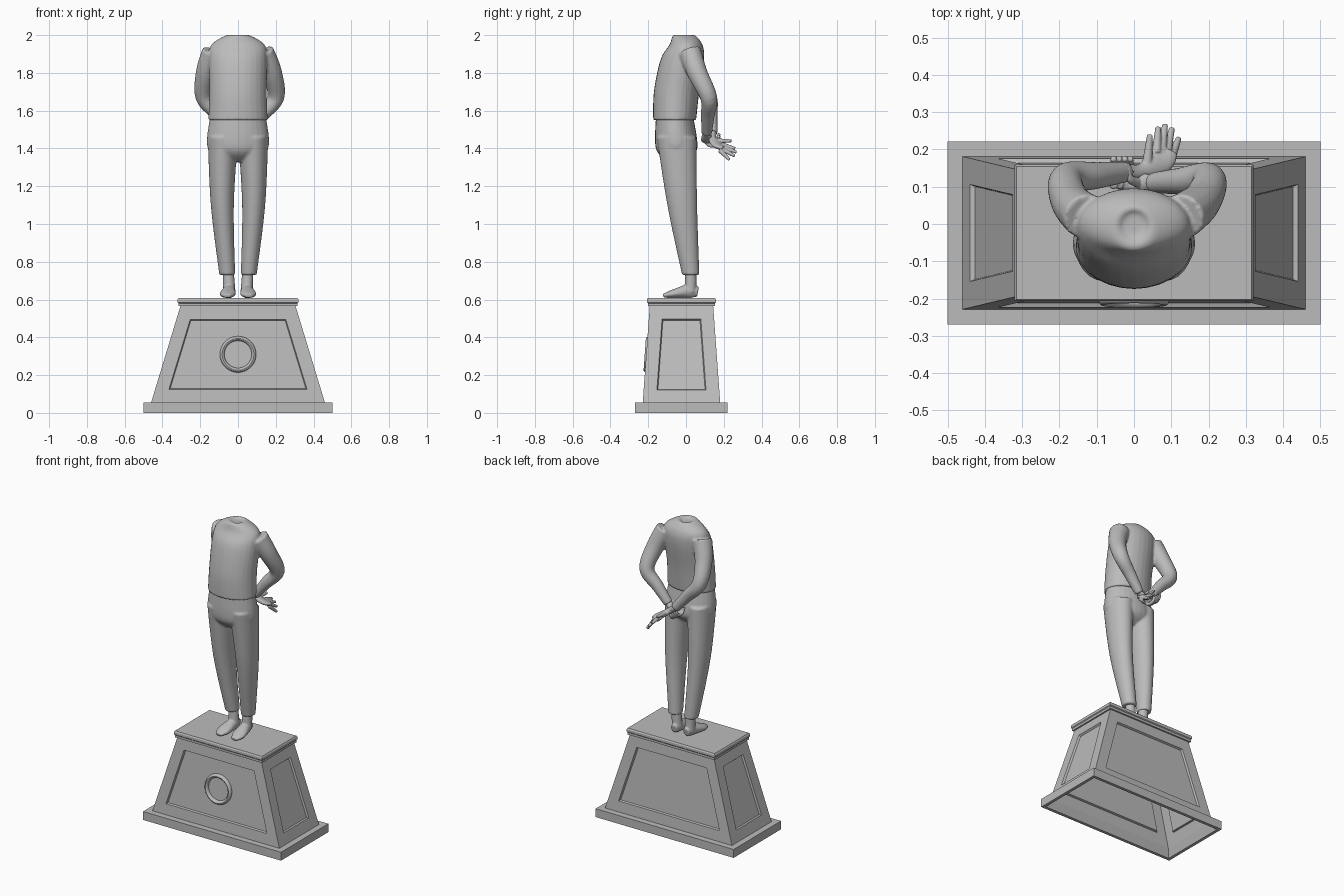
import bpy
import bmesh
from math import cos, sin, pi
from mathutils import Vector

if "Cube" in bpy.data.objects:
    bpy.data.objects.remove(bpy.data.objects["Cube"])

stone = bpy.data.materials.new("stone_grey")
stone.use_nodes = True
grey = (0.5, 0.5, 0.5, 1)
stone.diffuse_color = grey
stone.node_tree.nodes["Principled BSDF"].inputs["Base Color"].default_value = grey
side_axis, back_axis, up_axis = Vector((1, 0, 0)), Vector((0, 1, 0)), Vector((0, 0, 1))


def finish(name, bm, voxel=None, smooth=False):
    """Turn a bmesh into an object, optionally fusing its overlapping volumes."""
    bmesh.ops.recalc_face_normals(bm, faces=bm.faces)
    mesh = bpy.data.meshes.new(name)
    bm.to_mesh(mesh)
    bm.free()
    mesh.materials.append(stone)
    obj = bpy.data.objects.new(name, mesh)
    bpy.context.collection.objects.link(obj)
    if voxel:
        fuse = obj.modifiers.new("fuse", 'REMESH')
        fuse.mode = 'VOXEL'
        fuse.voxel_size = voxel
        fuse.use_smooth_shade = True
        soften = obj.modifiers.new("soften", 'SMOOTH')
        soften.iterations = 3
    if smooth:
        bpy.ops.object.select_all(action='DESELECT')
        bpy.context.view_layer.objects.active = obj
        obj.select_set(True)
        bpy.ops.object.shade_smooth_by_angle()


def bridge(bm, rings):
    """Join consecutive closed rings with quads; returns one list of faces per band."""
    bands = []
    for lower, upper in zip(rings, rings[1:]):
        next_lower = lower[1:] + lower[:1]
        next_upper = upper[1:] + upper[:1]
        bands.append([bm.faces.new(quad) for quad in zip(lower, next_lower, next_upper, upper)])
    return bands


def spline(rows, steps=6):
    """Catmull-Rom interpolation through rows of any length."""
    rows = [Vector(row) for row in rows]
    padded = rows[:1] + rows + rows[-1:]
    result = []
    for before, start, end, after in zip(padded, padded[1:], padded[2:], padded[3:]):
        into, out = (end - before) / 2, (after - start) / 2
        for i in range(steps):
            t = i / steps
            ease = t * t * (3 - 2 * t)
            result.append(start.lerp(end, ease) + into * t * (1 - t) ** 2 - out * t * t * (1 - t))
    return result + rows[-1:]


def loft(bm, rows, up=None, sides=28):
    """Skin ellipses given as (x, y, z, radius, radius); they stay level unless up is set."""
    rows = spline(rows)
    rings = []
    for i, row in enumerate(rows):
        across, over = side_axis, back_axis
        if up:
            ahead = rows[min(i + 1, len(rows) - 1)] - rows[max(i - 1, 0)]
            ahead = Vector(ahead[:3])
            across = ahead.cross(up).normalized()
            over = across.cross(ahead).normalized()
        ring = []
        for k in range(sides):
            a = 2 * pi * k / sides
            ring.append(bm.verts.new(Vector(row[:3]) + across * row[3] * cos(a) + over * row[4] * sin(a)))
        rings.append(ring)
    bridge(bm, rings)
    bm.faces.new(rings[0])
    bm.faces.new(rings[-1])


def limb(bm, points, thick, thin, up=back_axis):
    """Round limb that tapers evenly along its points."""
    last = len(points) - 1
    rows = []
    for i, point in enumerate(points):
        radius = thick + (thin - thick) * i / last
        rows.append((*point, radius, radius))
    loft(bm, rows, up, sides=16)


# Hollow pedestal: plinth, tapering body and overhanging cap
centre_y = -0.024
foot, crown = Vector((0.46, 0.205)), Vector((0.305, 0.168))
body_low, body_high, cap_top = 0.055, 0.565, 0.608
corners = ((-1, -1), (1, -1), (1, 1), (-1, 1))
bm = bmesh.new()
rings = []
for base, grow, z in ((foot, 0, body_low), (foot, 0.02, 0), (foot, 0.04, 0),
                      (foot, 0.04, body_low), (foot, 0, body_low), (crown, 0, body_high),
                      (crown, 0.01, body_high), (crown, 0.01, 0.58), (crown, 0.015, 0.585),
                      (crown, 0.015, 0.6), (crown, 0.01, cap_top)):
    half = base + Vector((grow, grow))
    rings.append([bm.verts.new((sx * half.x, centre_y + sy * half.y, z)) for sx, sy in corners])
bands = bridge(bm, rings)
bm.faces.new(rings[-1])
bmesh.ops.recalc_face_normals(bm, faces=bm.faces)

# Sunk panels on the four body sides
panel_depth = 0.012
body = bands[4]
bmesh.ops.inset_individual(bm, faces=body, thickness=0.07, use_even_offset=True)
bmesh.ops.inset_individual(bm, faces=body, thickness=0.005, depth=-panel_depth, use_even_offset=True)
finish("pedestal", bm)

# Round medallion following the slope of the front panel
bm = bmesh.new()
sides, arc = 48, 8
rings = []
for j in range(arc + 1):
    bend = pi * j / arc
    radius = 0.084 + 0.012 * cos(bend)
    ring = []
    for k in range(sides):
        a = 2 * pi * k / sides
        z = 0.31 + radius * sin(a)
        wall = foot.lerp(crown, (z - body_low) / (body_high - body_low)).y
        y = centre_y - wall + panel_depth - 0.002 - 0.018 * sin(bend)
        ring.append(bm.verts.new((radius * cos(a), y, z)))
    rings.append(ring)
bridge(bm, rings)
bm.faces.new(rings[-1])
finish("medallion", bm, smooth=True)

# Trousers: hips fused with two tapering legs
bm = bmesh.new()
loft(bm, [(0, -0.06, 1.56, 0.15, 0.1), (0, -0.05, 1.4, 0.16, 0.11), (0, -0.05, 1.33, 0.06, 0.05)])
for s in (-1, 1):
    loft(bm, [(s * 0.08, -0.05, 1.46, 0.08, 0.105), (s * 0.083, -0.02, 1.1, 0.061, 0.079),
              (s * 0.057, 0.025, 0.73, 0.042, 0.046)])
finish("trousers", bm, voxel=0.007)

# Sweater: torso with both sleeves swept behind the back
bm = bmesh.new()
loft(bm, [(0, -0.06, 1.55, 0.157, 0.114), (0, -0.05, 1.7, 0.152, 0.12), (0, -0.02, 1.87, 0.154, 0.115),
          (0, 0, 1.95, 0.14, 0.087), (0, -0.01, 2, 0.058, 0.057), (0, 0, 1.99, 0.03, 0.03)])
wrists = {1: Vector((0.05, 0.11, 1.48)), -1: Vector((-0.02, 0.14, 1.48))}
for s, wrist in wrists.items():
    shoulder = Vector((s * 0.13, 0.02, 1.91))
    elbow = Vector((s * 0.19 + 0.01, 0.12, 1.67))
    forearm = elbow.lerp(wrist, 0.5)
    upper = shoulder.lerp(elbow, 0.5) + Vector((s * 0.015, -0.01, 0.01))
    limb(bm, [shoulder, upper, elbow, forearm, wrist], 0.062, 0.028)
finish("sweater", bm, voxel=0.007)

# Bare feet with ankles
for s, name in ((-1, "right_foot"), (1, "left_foot")):
    bm = bmesh.new()
    loft(bm, [(s * 0.044, 0.063, 0.64, 0.02, 0.025), (s * 0.046, 0.02, 0.645, 0.031, 0.037),
              (s * 0.055, -0.07, 0.63, 0.042, 0.022), (s * 0.057, -0.12, 0.62, 0.02, 0.01)], up_axis)
    limb(bm, [(s * 0.052, 0.026, 0.76), (s * 0.046, 0.024, 0.64)], 0.029, 0.033)
    finish(name, bm, voxel=0.004)

# Open right hand with its fingers fanned backward
bm = bmesh.new()
wrist, palm = wrists[-1], Vector((0.07, 0.17, 1.415))
loft(bm, [(*wrist, 0.022, 0.02), (0.02, 0.14, 1.45, 0.022, 0.019),
          (*palm, 0.037, 0.016), (0.085, 0.2, 1.4, 0.032, 0.012)], up_axis)
knuckles = Vector((0.06, 0.19, 1.42)), Vector((0.1, 0.18, 1.39))
tips = Vector((0.065, 0.26, 1.4)), Vector((0.12, 0.23, 1.34))
for i in range(4):
    tip = tips[0].lerp(tips[1], i / 3) + back_axis * 0.02 * sin(pi * i / 3)
    limb(bm, [knuckles[0].lerp(knuckles[1], i / 3), tip], 0.013, 0.008, up_axis)
limb(bm, [(0.035, 0.16, 1.44), (0.043, 0.24, 1.44)], 0.014, 0.008, up_axis)
finish("right_hand", bm, voxel=0.003)

# Left hand with its fingers curled around the right wrist
bm = bmesh.new()
loft(bm, [(*wrists[1], 0.022, 0.02), (0, 0.11, 1.445, 0.03, 0.018), (-0.05, 0.12, 1.44, 0.022, 0.012)], up_axis)
for i in range(4):
    hub = Vector((0.015 * i - 0.055, 0.14, 1.48 - 0.01 * i))
    curl = []
    for j in range(5):
        a = pi * j / 4
        curl.append(hub - 0.036 * (back_axis * cos(a) + up_axis * sin(a)))
    limb(bm, curl, 0.012, 0.008, side_axis)
limb(bm, [(0.02, 0.11, 1.46), (-0.01, 0.12, 1.5), (-0.02, 0.15, 1.51)], 0.014, 0.009)
finish("left_hand", bm, voxel=0.003)
